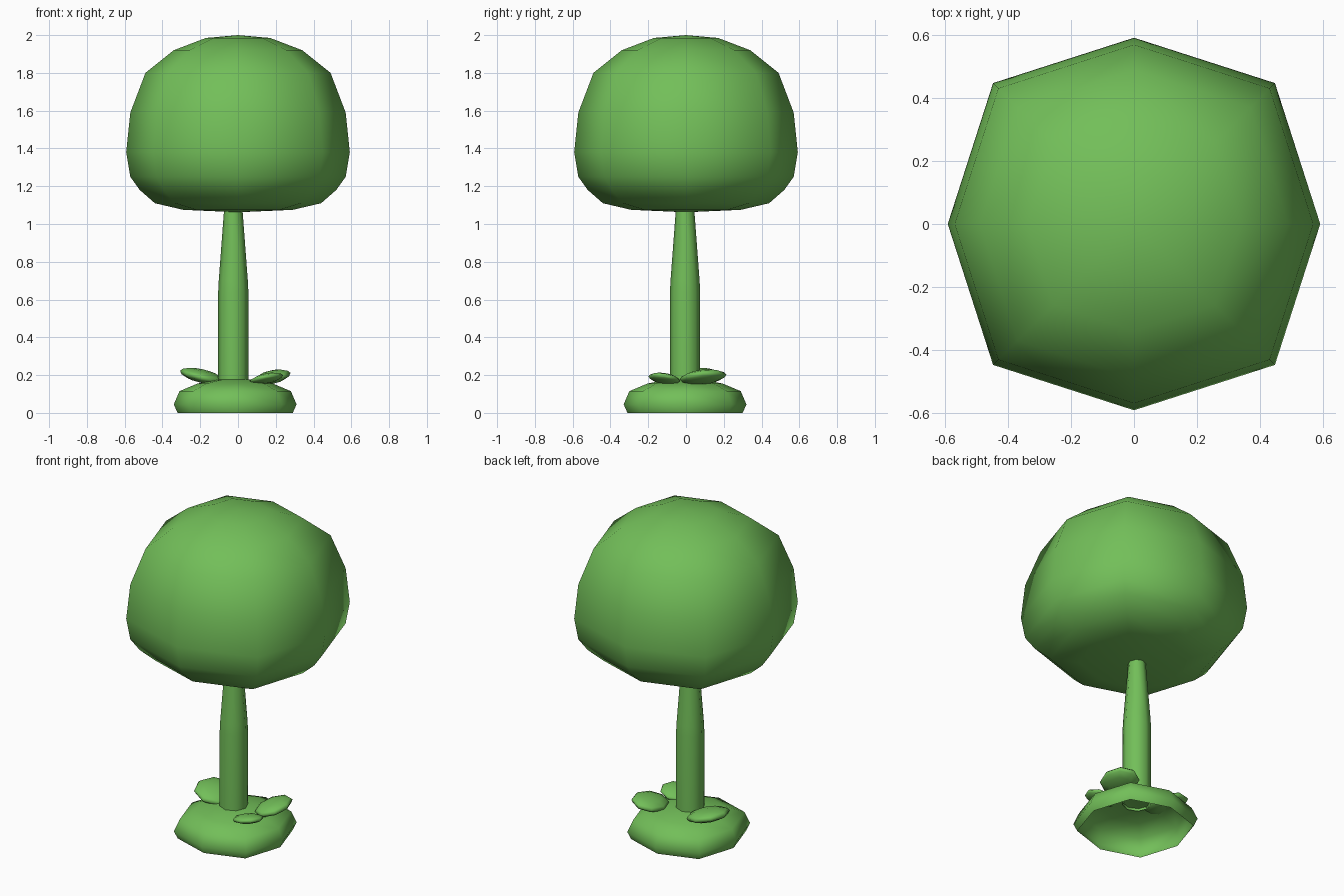
import bpy, bmesh, math
from mathutils import Matrix

if "Cube" in bpy.data.objects:
    bpy.data.objects.remove(bpy.data.objects["Cube"])

green = bpy.data.materials.new("leaf_green")
green.diffuse_color = (0.17, 0.52, 0.10, 1)
green.use_nodes = True
green.node_tree.nodes["Principled BSDF"].inputs["Base Color"].default_value = green.diffuse_color


def lathe(name, profile, diag=1.07, sides=8, close_bottom=True):
    """Stack of rings (radius, z), top first; diagonal corners pushed out slightly.
    Radius 0 makes a pole."""
    bm = bmesh.new()
    rings = []
    for r, z in profile:
        if r == 0:
            rings.append([bm.verts.new((0, 0, z))] * sides)
            continue
        ring = []
        for i in range(sides):
            a = 2 * math.pi * i / sides
            k = r * (diag if i % 2 else 1)
            ring.append(bm.verts.new((k * math.cos(a), k * math.sin(a), z)))
        rings.append(ring)
    for up, lo in zip(rings, rings[1:]):
        for i in range(sides):
            j = (i + 1) % sides
            quad = [up[i], lo[i], lo[j], up[j]]
            bm.faces.new(list(dict.fromkeys(quad)))
    mesh = bpy.data.meshes.new(name)
    bm.to_mesh(mesh)
    bm.free()
    mesh.materials.append(green)
    for p in mesh.polygons:
        p.use_smooth = True
    ob = bpy.data.objects.new(name, mesh)
    bpy.context.collection.objects.link(ob)
    return ob


# Rounded crown
lathe("canopy", [(0, 2.0), (0.17, 1.985), (0.34, 1.92), (0.49, 1.80),
                 (0.57, 1.59), (0.592, 1.38), (0.57, 1.25), (0.52, 1.18),
                 (0.44, 1.11), (0.29, 1.075), (0, 1.062)])

# Trunk, tapering in its upper half
trunk = lathe("trunk", [(0.046, 1.12), (0.05, 1.06), (0.077, 0.70),
                        (0.08, 0.64), (0.08, 0.16)], diag=1.0)
trunk.location = (-0.025, -0.005, 0)

# Hollow ground mound, open underneath
mound = lathe("mound", [(0, 0.182), (0.10, 0.175), (0.20, 0.155), (0.295, 0.115),
                        (0.325, 0.045), (0.305, 0.0)])
mound.location = (-0.015, -0.005, 0)

# Flattened clumps around the trunk, tilted up outwards
blob = [(0, 1), (0.55, 0.82), (0.9, 0.4), (1, 0), (0.9, -0.45), (0.55, -0.85), (0, -1)]
clumps = [("left_clump", (-0.19, 0.055, 0.195), (0.12, 0.13, 0.036), 14),
          ("right_clump", (0.18, 0.09, 0.19), (0.10, 0.125, 0.034), 14),
          ("front_clump", (0.15, -0.115, 0.182), (0.09, 0.085, 0.025), 14)]
for name, loc, size, tilt in clumps:
    ob = lathe(name, blob, diag=1.0)
    a = math.atan2(loc[1], loc[0])
    ob.data.transform(Matrix.Diagonal((*size, 1)))
    tilt_m = (Matrix.Rotation(a, 4, 'Z') @ Matrix.Rotation(-math.radians(tilt), 4, 'Y')
              @ Matrix.Rotation(-a, 4, 'Z'))
    ob.data.transform(Matrix.Translation(loc) @ tilt_m)
